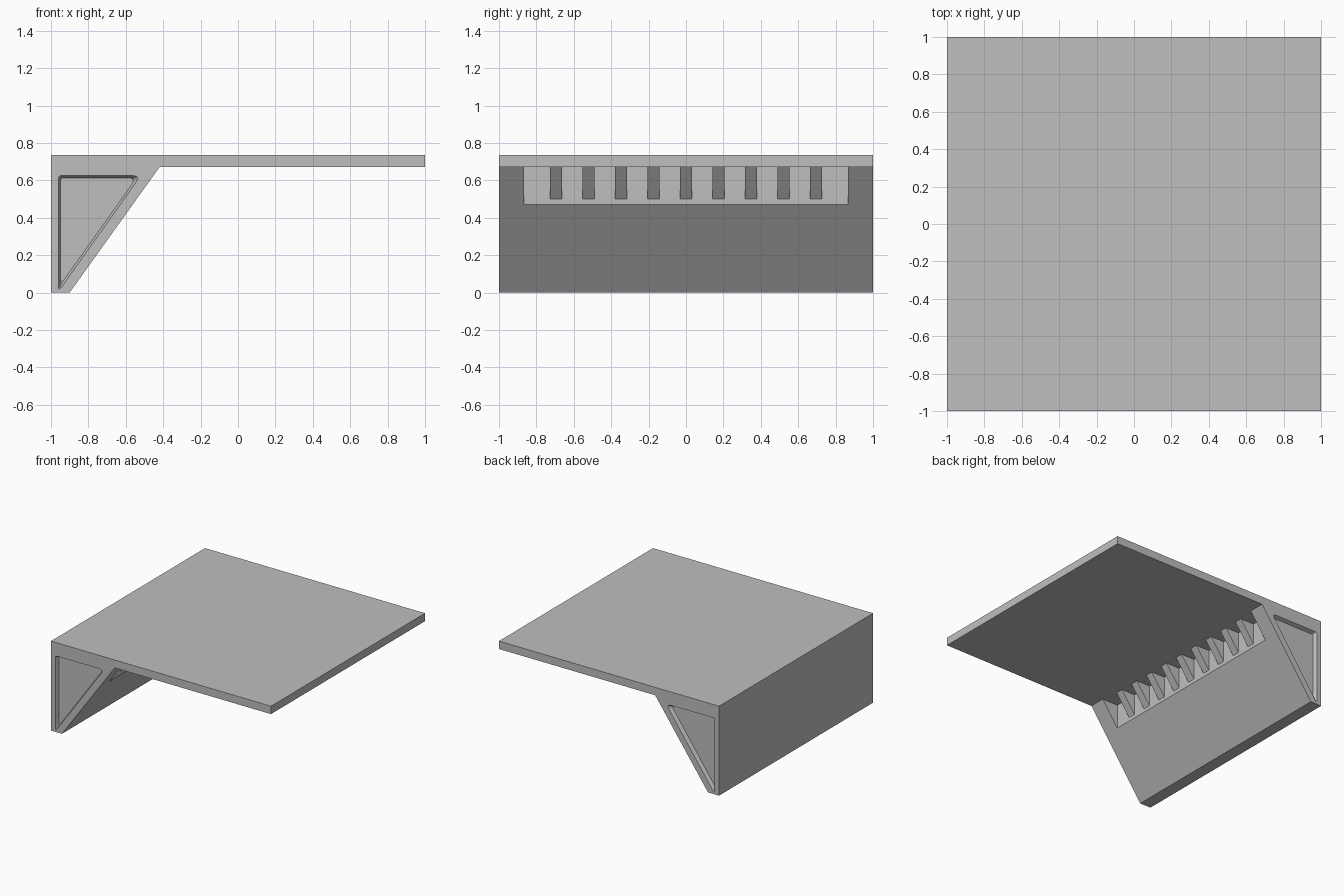
import bpy, bmesh
from mathutils import Vector

cube = bpy.data.objects.get("Cube")
if cube:
    bpy.data.objects.remove(cube, do_unlink=True)

grey = bpy.data.materials.new("plain_grey")
grey.use_nodes = True
colour = (0.52, 0.52, 0.52, 1)
grey.diffuse_color = colour
grey.node_tree.nodes["Principled BSDF"].inputs["Base Color"].default_value = colour


def add_loft(bm, rings):
    """Closed solid joining two equal (y, xz outline) rings."""
    a, b = [[bm.verts.new((x, y, z)) for x, z in pts] for y, pts in rings]
    bm.faces.new(a)
    bm.faces.new(b[::-1])
    n = len(a)
    for i in range(n):
        j = (i + 1) % n
        bm.faces.new((a[j], a[i], b[i], b[j]))


def make_object(name, solids):
    bm = bmesh.new()
    for rings in solids:
        add_loft(bm, rings)
    bmesh.ops.recalc_face_normals(bm, faces=bm.faces)
    mesh = bpy.data.meshes.new(name)
    bm.to_mesh(mesh)
    bm.free()
    mesh.materials.append(grey)
    obj = bpy.data.objects.new(name, mesh)
    bpy.context.collection.objects.link(obj)
    return obj


def prism(pts, y0, y1):
    return [(y0, pts), (y1, pts)]


def rounded(corners, radii, steps=5):
    """Round each corner of an outline with a quadratic arc."""
    out = []
    n = len(corners)
    for i, (c, r) in enumerate(zip(corners, radii)):
        c = Vector(c)
        p = c + (Vector(corners[i - 1]) - c).normalized() * r
        q = c + (Vector(corners[(i + 1) % n]) - c).normalized() * r
        for k in range(steps + 1):
            t = k / steps
            out.append(p * (1 - t) ** 2 + c * 2 * t * (1 - t) + q * t * t)
    return out


def cut(target, cutter):
    mod = target.modifiers.new("cut", 'BOOLEAN')
    mod.operation = 'DIFFERENCE'
    mod.solver = 'EXACT'
    mod.object = cutter
    cutter.hide_render = True
    with bpy.context.temp_override(object=target, active_object=target):
        bpy.ops.object.modifier_apply(modifier=mod.name)
    bpy.data.objects.remove(cutter, do_unlink=True)


# Shelf top with its wedge-shaped support
UNDER, TOP = 0.67, 0.735
body = make_object("shelf_body", [prism(
    [(-1, 0), (-0.9, 0), (-0.42, UNDER), (1, UNDER), (1, TOP), (-1, TOP)], -1, 1)])

# Long notch under the shelf
WALL, HALF = -0.563, 0.867
cut(body, make_object("notch_cutter", [prism(
    [(WALL, 0.47), (-0.4, 0.6), (-0.42, UNDER), (WALL, UNDER)], -HALF, HALF)]))

# Shallow sunken panels with sloping rims on both ends
radii = (0.015, 0.045, 0.03)
outer = rounded([(-0.96, 0.625), (-0.52, 0.625), (-0.96, 0.005)], radii)
inner = rounded([(-0.948, 0.613), (-0.543, 0.613), (-0.948, 0.043)], radii)
for side, end in ((-1, "front"), (1, "back")):
    # widen the ring past the end face so the rim is cut cleanly
    beyond = [o + (o - i) for o, i in zip(outer, inner)]
    cut(body, make_object(end + "_panel_cutter",
                          [[(side * 1.03, beyond), (side * 0.97, inner)]]))

# Row of wedge ribs inside the notch
rib = [(WALL - 0.02, 0.5), (WALL, 0.5), (-0.44, UNDER), (WALL - 0.02, UNDER)]
make_object("support_ribs", [prism(rib, y - 0.032, y + 0.032)
                             for y in [0.174 * i for i in range(-4, 5)]])
